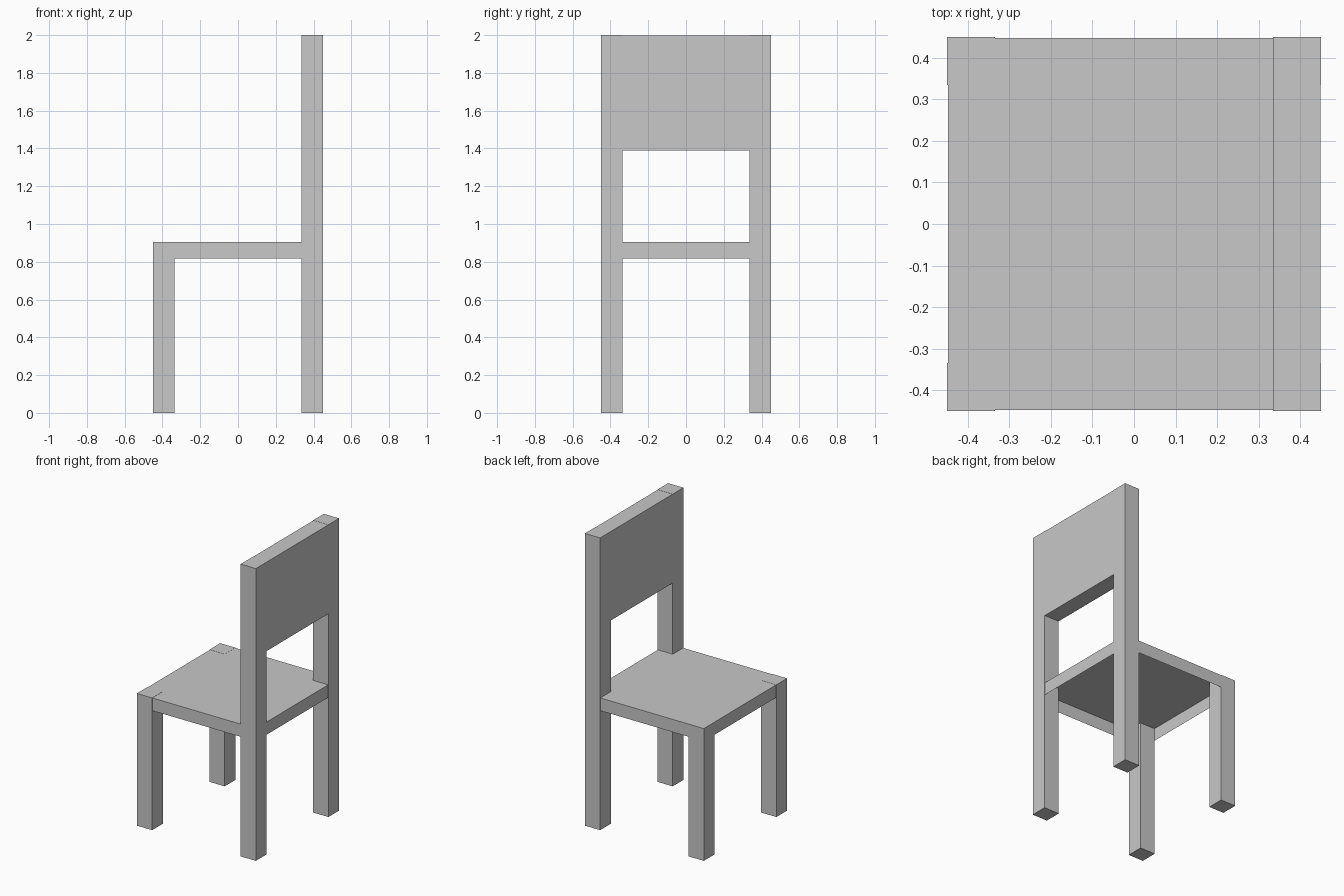
import bpy
import bmesh

default = bpy.data.objects.get("Cube")
if default:
    bpy.data.objects.remove(default, do_unlink=True)

grey = bpy.data.materials.new("plain_grey")
grey.use_nodes = True
colour = (0.58, 0.58, 0.58, 1)
grey.diffuse_color = colour
grey.node_tree.nodes["Principled BSDF"].inputs["Base Color"].default_value = colour

HALF = 0.45        # half of the chair's width and depth
LEG = 0.115        # thickness of legs and backrest
SEAT_TOP = 0.905
SKIRT = 0.817      # lower edge of the seat's sides
HEIGHT = 2.0


def box(name, low, high, open_below=False):
    """Box between two corners, optionally without its underside."""
    bm = bmesh.new()
    bmesh.ops.create_cube(bm, size=1)
    for v in bm.verts:
        v.co = [(a + b) / 2 + c * (b - a) for a, b, c in zip(low, high, v.co)]
    bm.normal_update()
    if open_below:
        under = [f for f in bm.faces if f.normal.z < -0.9]
        bmesh.ops.delete(bm, geom=under, context='FACES_ONLY')
    mesh = bpy.data.meshes.new(name)
    bm.to_mesh(mesh)
    bm.free()
    mesh.materials.append(grey)
    obj = bpy.data.objects.new(name, mesh)
    bpy.context.collection.objects.link(obj)
    return obj


# Legs: the pair at +x rises to carry the backrest
inner = HALF - LEG
for x_side, kind, top in ((-1, "short_leg", SEAT_TOP), (1, "tall_leg", HEIGHT)):
    for y_side, side in ((-1, "front"), (1, "back")):
        xs = sorted((x_side * inner, x_side * HALF))
        ys = sorted((y_side * inner, y_side * HALF))
        box(f"{kind}_{side}", (xs[0], ys[0], 0), (xs[1], ys[1], top))

# Seat: thin shell with sides, hollow underneath
rim = HALF - 0.002
box("seat", (-rim, -rim, SKIRT), (rim, rim, SEAT_TOP - 0.001), open_below=True)

# Backrest panel between the tall legs
box("backrest", (inner + 0.001, -inner, 1.39), (HALF - 0.001, inner, HEIGHT - 0.001))
